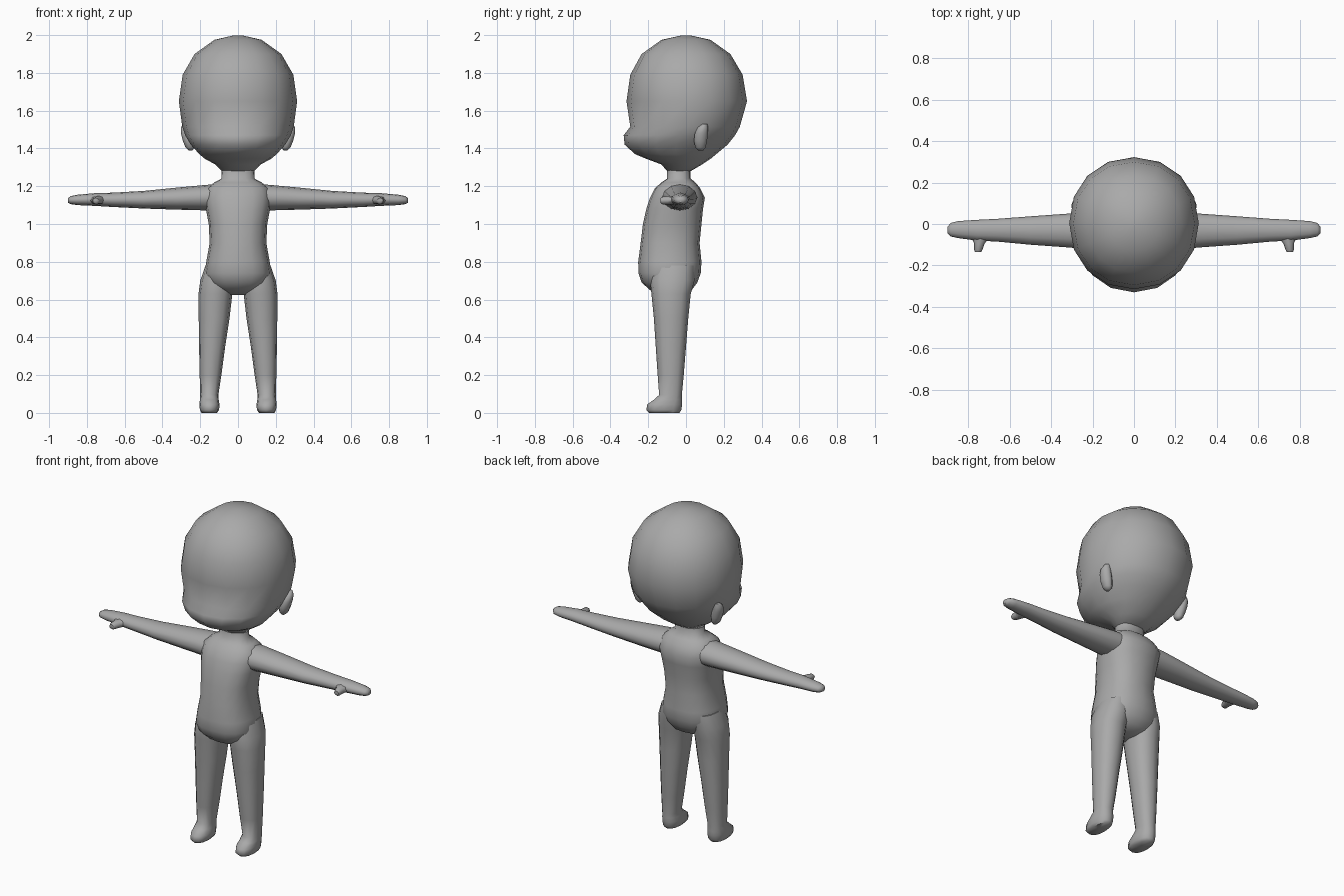
import bpy, bmesh, math
from mathutils import Vector

skin = bpy.data.materials.new("grey_skin")
skin.diffuse_color = (0.4, 0.4, 0.4, 1)


def loft(name, rings, axis="z", sides=16, power=2.0, mirror=False, angle=60):
    """Skin rounded rings (t, a0, a1, b0, b1): t runs along the axis, a/b are extents across it."""
    bm = bmesh.new()
    loops = []
    for t, a0, a1, b0, b1 in rings:
        loop = []
        for i in range(sides):
            w = 2 * math.pi * i / sides
            c, s = math.cos(w), math.sin(w)
            c = math.copysign(abs(c) ** (2 / power), c)
            s = math.copysign(abs(s) ** (2 / power), s)
            a = (a0 + a1) / 2 + c * (a1 - a0) / 2
            b = (b0 + b1) / 2 + s * (b1 - b0) / 2
            loop.append(bm.verts.new({"z": (a, b, t), "x": (t, a, b), "y": (a, t, b)}[axis]))
        loops.append(loop)
    for lo, hi in zip(loops, loops[1:]):
        for i in range(sides):
            j = (i + 1) % sides
            bm.faces.new((lo[i], lo[j], hi[j], hi[i]))
    for loop in (loops[0], loops[-1]):      # rounded-off end caps as fans
        mid = bm.verts.new(sum((v.co for v in loop), Vector()) / sides)
        for i in range(sides):
            bm.faces.new((loop[i], loop[(i + 1) % sides], mid))
    bmesh.ops.recalc_face_normals(bm, faces=bm.faces)
    mesh = bpy.data.meshes.new(name)
    bm.to_mesh(mesh)
    bm.free()
    mesh.materials.append(skin)
    obj = bpy.data.objects.new(name, mesh)
    bpy.context.collection.objects.link(obj)
    if mirror:
        mod = obj.modifiers.new("mirror", "MIRROR")
        mod.use_mirror_merge = False
    bpy.ops.object.select_all(action="DESELECT")
    obj.select_set(True)
    bpy.context.view_layer.objects.active = obj
    bpy.ops.object.shade_smooth_by_angle(angle=math.radians(angle))
    return obj


def centred(rows):
    """Rings symmetric in x from (z, half width, front, back)."""
    return [(z, -r, r, f, b) for z, r, f, b in rows]


# Head with protruding muzzle, tapering into the neck
loft("head", centred([
    (1.28, .085, -.10, .025), (1.315, .12, -.13, .085), (1.345, .175, -.21, .13),
    (1.37, .205, -.27, .16), (1.42, .25, -.325, .22), (1.47, .28, -.33, .26),
    (1.515, .295, -.295, .285), (1.65, .313, -.315, .323), (1.79, .293, -.295, .30),
    (1.90, .23, -.235, .235), (1.975, .125, -.13, .13), (1.997, .03, -.03, .03)]),
    power=2.1)

# Neck, chest, belly and seat in one skin
loft("torso", centred([
    (.625, .07, -.13, -.02), (.65, .12, -.19, .03), (.69, .16, -.235, .06),
    (.74, .178, -.252, .078), (.80, .168, -.253, .082), (.90, .15, -.24, .072),
    (1.0, .155, -.228, .082), (1.08, .17, -.21, .09), (1.14, .178, -.19, .10),
    (1.19, .165, -.165, .075), (1.22, .125, -.13, .05), (1.24, .088, -.10, .025),
    (1.30, .085, -.10, .025)]), power=2.4)

# Legs flowing down into small rounded feet
loft("leg", [
    (0, .112, .193, -.195, -.035), (.015, .10, .202, -.21, -.025),
    (.045, .098, .204, -.205, -.02), (.07, .102, .202, -.17, -.02),
    (.095, .104, .20, -.142, -.022), (.20, .088, .203, -.15, -.012),
    (.35, .068, .206, -.16, .0), (.50, .045, .208, -.17, .012),
    (.63, .03, .209, -.183, .025), (.70, .02, .20, -.19, .045),
    (.78, .02, .172, -.18, .05)], sides=12, power=2.3, mirror=True)

# Arms ending in mitten hands
loft("arm", [
    (.06, -.13, .06, 1.07, 1.215), (.17, -.125, .06, 1.072, 1.207),
    (.32, -.113, .05, 1.076, 1.193), (.50, -.10, .037, 1.082, 1.175),
    (.66, -.085, .025, 1.09, 1.166), (.76, -.08, .02, 1.096, 1.163),
    (.85, -.068, .014, 1.10, 1.155), (.885, -.06, .005, 1.105, 1.148),
    (.90, -.046, -.012, 1.113, 1.138)], axis="x", sides=12, mirror=True)

# Thumbs pointing forward
loft("thumb", [
    (-.135, .738, .768, 1.112, 1.138), (-.125, .732, .772, 1.104, 1.144),
    (-.095, .722, .772, 1.102, 1.148), (-.055, .69, .79, 1.105, 1.15)],
    axis="y", sides=8, mirror=True)

# Ears: flat teardrops, leaning outward at the top
loft("ear", [
    (1.39, .24, .262, .062, .092), (1.405, .23, .278, .048, .105),
    (1.44, .23, .292, .04, .113), (1.48, .24, .302, .045, .118),
    (1.51, .25, .303, .06, .118), (1.53, .25, .292, .085, .115)],
    sides=10, mirror=True)
